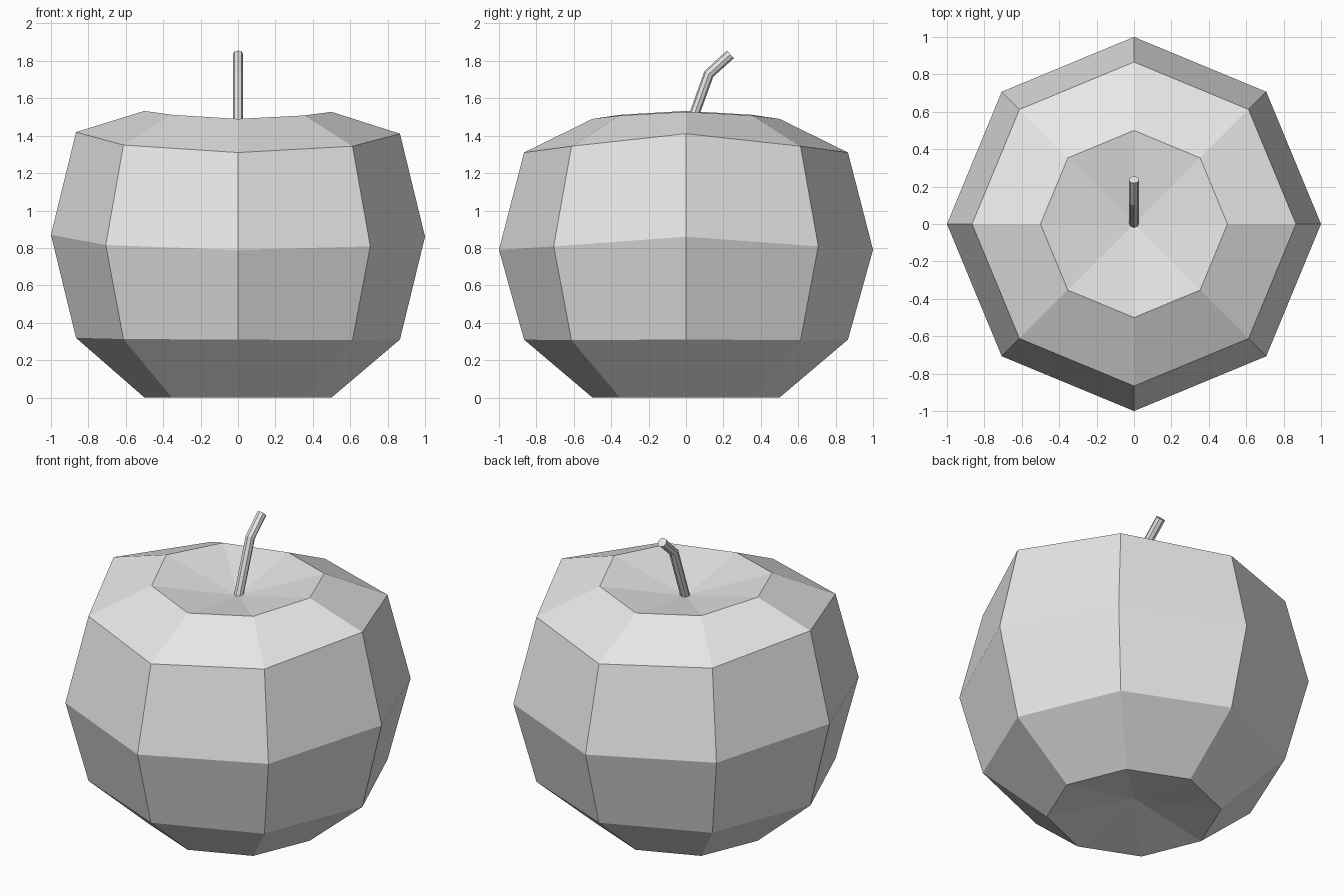
import bpy, bmesh
from math import sin, cos, pi
from mathutils import Vector

cube = bpy.data.objects.get("Cube")
if cube:
    bpy.data.objects.remove(cube, do_unlink=True)

grey = bpy.data.materials.new("plain grey")
grey.use_nodes = True
grey.diffuse_color = (0.8, 0.8, 0.8, 1)
grey.node_tree.nodes["Principled BSDF"].inputs["Base Color"].default_value = (0.8, 0.8, 0.8, 1)

SIDES = 8


def loft(name, rings, bottom=None, top=None):
    """Skin a stack of rings; close each end with a flat cap or a fan to a point."""
    bm = bmesh.new()
    loops = [[bm.verts.new(p) for p in ring] for ring in rings]
    for a, b in zip(loops, loops[1:]):
        for i in range(SIDES):
            j = (i + 1) % SIDES
            bm.faces.new((a[i], a[j], b[j], b[i]))
    for loop, tip in ((loops[0], bottom), (loops[-1], top)):
        if tip is None:
            bm.faces.new(loop)
        else:
            v = bm.verts.new(tip)
            for i in range(SIDES):
                bm.faces.new((loop[i], loop[(i + 1) % SIDES], v))
    bmesh.ops.recalc_face_normals(bm, faces=bm.faces)
    mesh = bpy.data.meshes.new(name)
    bm.to_mesh(mesh)
    bm.free()
    mesh.materials.append(grey)
    obj = bpy.data.objects.new(name, mesh)
    bpy.context.collection.objects.link(obj)
    return obj


# Fruit body: each ring has a radius and heights at front/back, diagonal and side
profile = [
    (0.5, 0, 0, 0),
    (0.866, 0.31, 0.31, 0.315),
    (1.0, 0.79, 0.812, 0.865),
    (0.866, 1.31, 1.347, 1.415),
    (0.5, 1.49, 1.51, 1.53),
]


def body_ring(radius, front, diagonal, side):
    heights = (side, diagonal, front, diagonal)
    ring = []
    for i in range(SIDES):
        a = 2 * pi * i / SIDES
        x = radius * cos(a)
        tilt = -0.005 * x if front > 0 else 0
        ring.append((x, radius * sin(a), heights[i % 4] + tilt))
    return ring


loft("fruit_body", [body_ring(*p) for p in profile],
     bottom=(0, 0, 0.095), top=(0, 0, 1.41))

# Bent stem rising from the top dimple and leaning backwards
path = [Vector((0, 0, 1.39)), Vector((0, 0.122, 1.73)), Vector((0, 0.237, 1.835))]
across = [Vector((0, 1, 0)), Vector((0, 0.85, -0.53)), Vector((0, 0.67, -0.74))]
stem_rings = []
for point, out in zip(path, across):
    stem_rings.append([
        point + 0.028 * (Vector((1, 0, 0)) * cos(2 * pi * i / SIDES)
                         + out * sin(2 * pi * i / SIDES))
        for i in range(SIDES)])
loft("stem", stem_rings)
